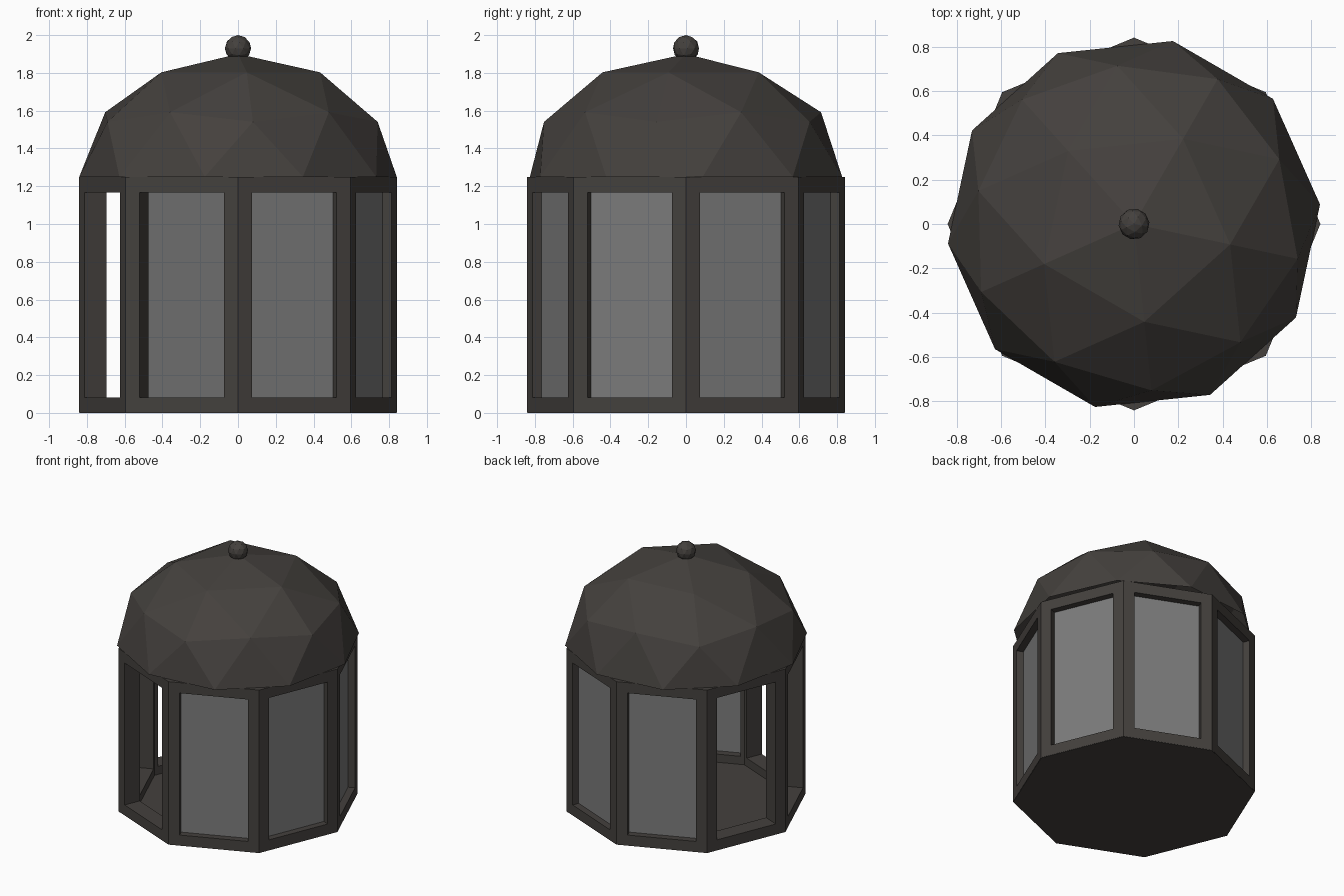
import bpy, bmesh, math
from mathutils import Matrix

if "Cube" in bpy.data.objects:
    bpy.data.objects.remove(bpy.data.objects["Cube"])

R, H, WALL, FRAME = 0.842, 1.248, 0.125, 0.08   # octagon radius, wall height, thickness, frame width
APOTHEM = R * math.cos(math.pi / 8)
SIDE = 2 * R * math.sin(math.pi / 8)


def material(name, color):
    m = bpy.data.materials.new(name)
    m.diffuse_color = (*color, 1)
    m.use_nodes = True
    m.node_tree.nodes["Principled BSDF"].inputs["Base Color"].default_value = m.diffuse_color
    return m


metal = material("dark_metal", (0.058, 0.052, 0.047))
glass = material("grey_glass", (0.2, 0.2, 0.2))


def finish(bm, name, mat):
    mesh = bpy.data.meshes.new(name)
    bm.to_mesh(mesh)
    bm.free()
    mesh.materials.append(mat)
    ob = bpy.data.objects.new(name, mesh)
    bpy.context.collection.objects.link(ob)
    return ob


def octagon(radius, z0, z1, caps):
    bm = bmesh.new()
    bmesh.ops.create_cone(bm, cap_ends=caps, segments=8, radius1=radius, radius2=radius,
                          depth=z1 - z0, matrix=Matrix.Translation((0, 0, (z0 + z1) / 2)))
    return bm


# Window frames: eight sides inset, opened, then thickened inwards
bm = octagon(R, 0.002, H, False)
sides = bm.faces[:]
for f in sides:
    f.normal_update()
    c = f.calc_center_median()
    if f.normal.x * c.x + f.normal.y * c.y < 0:
        f.normal_flip()
bmesh.ops.inset_individual(bm, faces=sides, thickness=FRAME, use_even_offset=True)
bmesh.ops.delete(bm, geom=sides, context='FACES')
walls = finish(bm, "window_frames", metal)
solid = walls.modifiers.new("thickness", 'SOLIDIFY')
solid.thickness = WALL
solid.offset = -1
solid.use_even_offset = True
solid.use_quality_normals = True

# Floor slab
finish(octagon(R - 0.002, 0, 0.02, True), "floor", metal)

# Glass panes in five sides; the three sides on the left stay open
for i, deg in enumerate((-67.5, -22.5, 22.5, 67.5, 112.5)):
    bm = bmesh.new()
    m = (Matrix.Rotation(math.radians(deg), 4, 'Z')
         @ Matrix.Translation((APOTHEM - 0.06, 0, 0.625))
         @ Matrix.Diagonal((0.02, SIDE - 2 * FRAME, H - 2 * FRAME, 1)))
    bmesh.ops.create_cube(bm, size=1, matrix=m)
    finish(bm, f"pane_{i + 1}", glass)

# Faceted dome: upper half of a squashed icosphere
turn = Matrix.Rotation(math.radians(-12), 4, 'Z')
bm = bmesh.new()
bmesh.ops.create_icosphere(bm, subdivisions=2, radius=1)
bmesh.ops.delete(bm, geom=[v for v in bm.verts if v.co.z < -0.01], context='VERTS')
bmesh.ops.transform(bm, verts=bm.verts,
                    matrix=Matrix.Translation((0, 0, 1.25)) @ turn @ Matrix.Diagonal((0.845, 0.845, 0.65, 1)))
finish(bm, "dome_roof", metal)

# Ball finial
bm = bmesh.new()
bmesh.ops.create_icosphere(bm, subdivisions=2, radius=0.07,
                           matrix=Matrix.Translation((0, 0, 1.93)) @ turn)
finish(bm, "finial", metal)
